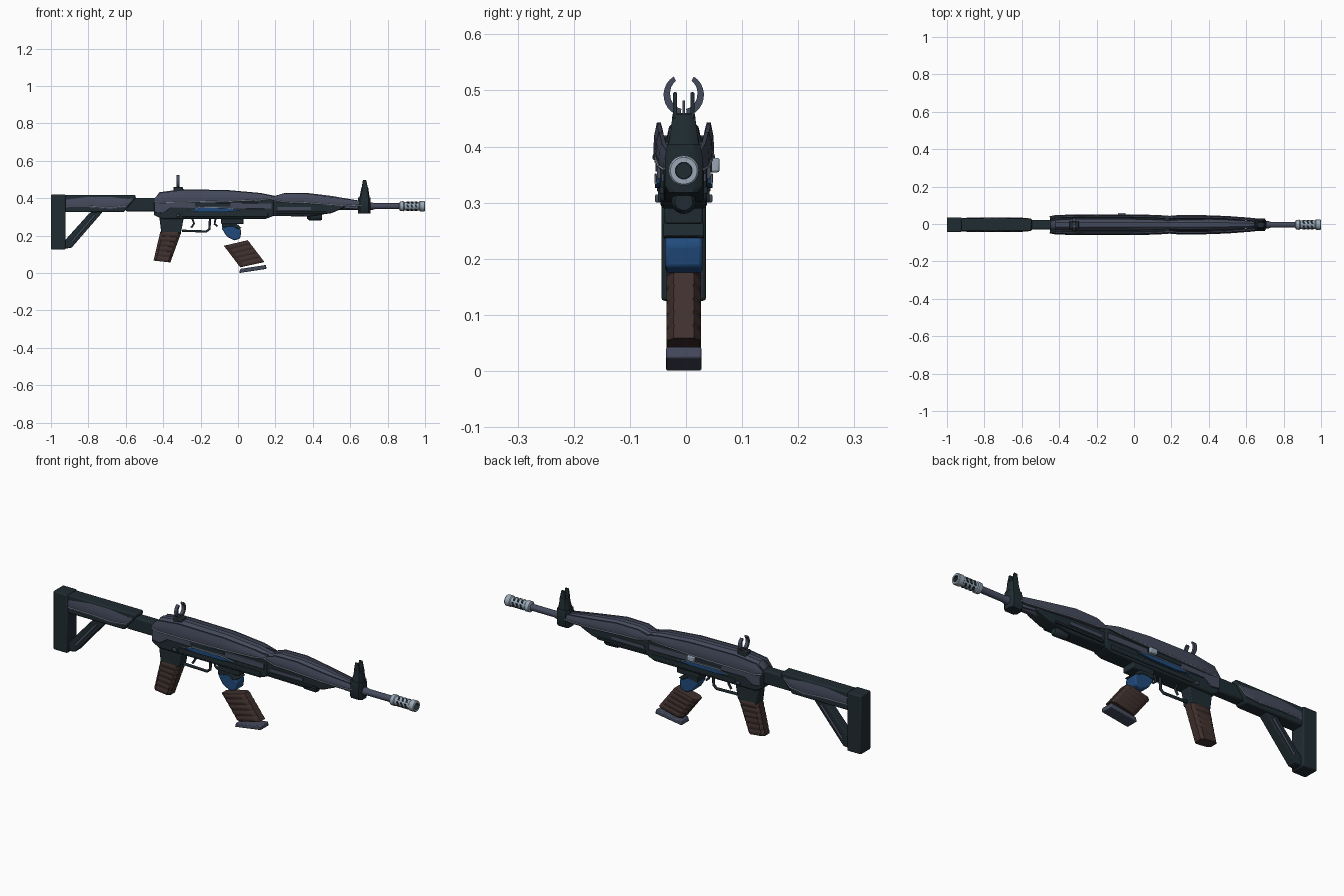
import bpy, bmesh, math
from mathutils import Vector

if "Cube" in bpy.data.objects:
    bpy.data.objects.remove(bpy.data.objects["Cube"], do_unlink=True)

SHIFT = Vector((0, -0.004, 0))
parts = []


def material(name, *rgb):
    m = bpy.data.materials.new(name)
    m.use_nodes = True
    m.diffuse_color = (*rgb, 1)
    m.node_tree.nodes["Principled BSDF"].inputs["Base Color"].default_value = (*rgb, 1)
    return m


dark = material("dark steel", .014, .025, .031)
slate = material("slate", .06, .07, .11)
brown = material("brown grip", .05, .03, .027)
pale = material("pale metal", .32, .39, .47)
blue = material("blue", .015, .07, .2)


def loft(name, rings, *mats, bands=None, bevel=0):
    """Skin a list of equal closed rings and cap both ends."""
    bm = bmesh.new()
    rows = [[bm.verts.new(Vector(p) + SHIFT) for p in r] for r in rings]
    n = len(rows[0])
    for k in range(len(rows) - 1):
        for i in range(n):
            j = (i + 1) % n
            f = bm.faces.new((rows[k][i], rows[k][j], rows[k + 1][j], rows[k + 1][i]))
            f.material_index = bands[k] if bands else 0
    bm.faces.new(rows[0][::-1])
    last = bm.faces.new(rows[-1])
    last.material_index = bands[-1] if bands else 0
    bmesh.ops.recalc_face_normals(bm, faces=bm.faces)
    me = bpy.data.meshes.new(name)
    bm.to_mesh(me)
    bm.free()
    for m in mats:
        me.materials.append(m)
    ob = bpy.data.objects.new(name, me)
    bpy.context.collection.objects.link(ob)
    if bevel:
        b = ob.modifiers.new("soft edges", "BEVEL")
        b.width, b.segments = bevel, 2
    parts.append(ob)
    return ob


def plate(name, pts, y0, y1, mat, bevel=0):
    """Extrude an (x, z) outline from y0 to y1."""
    return loft(name, [[(x, y, z) for x, z in pts] for y in (y0, y1)], mat, bevel=bevel)


def box(name, x0, x1, z0, z1, y0, y1, mat, bevel=0):
    return plate(name, [(x0, z0), (x1, z0), (x1, z1), (x0, z1)], y0, y1, mat, bevel)


def lathe(name, stations, z, *mats, bands=None, n=20):
    """Turn (x, radius) stations about a line along x."""
    turn = [2 * math.pi * i / n for i in range(n)]
    return loft(name, [[(x, r * math.cos(a), z + r * math.sin(a)) for a in turn]
                       for x, r in stations], *mats, bands=bands)


def edge_ring(p, q, hw):
    """Chamfered ring around the line p-q in the xz plane."""
    shape = [(0, -.6), (.14, -1), (.86, -1), (1, -.6), (1, .6), (.86, 1), (.14, 1), (0, .6)]
    p, q = Vector(p), Vector(q)
    return [(p.lerp(q, u).x, v * hw, p.lerp(q, u).y) for u, v in shape]


def ribbed(name, top, bottom, hw, n, mat):
    """Stack of n swollen bands between two slanted edges."""
    rings = []
    for i in range(n):
        for f, s in ((.02, .9), (.25, 1), (.8, 1), (.98, .9)):
            t = (i + f) / n
            p = Vector(top[0]).lerp(Vector(bottom[0]), t)
            q = Vector(top[1]).lerp(Vector(bottom[1]), t)
            c = (p + q) / 2
            rings.append(edge_ring(c + (p - c) * (.94 + .06 * s), c + (q - c) * (.94 + .06 * s), hw * s))
    return loft(name, rings, mat)


def wire(name, pts, r, mat):
    """Thin round rod through 3D points."""
    cu = bpy.data.curves.new(name, "CURVE")
    cu.dimensions, cu.bevel_depth, cu.bevel_resolution = "3D", r, 1
    cu.use_fill_caps = True
    sp = cu.splines.new("POLY")
    sp.points.add(len(pts) - 1)
    for a, b in zip(sp.points, pts):
        a.co = (*(Vector(b) + SHIFT), 1)
    cu.materials.append(mat)
    ob = bpy.data.objects.new(name, cu)
    bpy.context.collection.objects.link(ob)


def side_panel(name, stations, s):
    """Curved outer panel from (x, bottom, top, outer y), with a pale lower rim."""
    rings = []
    for x, b, t, y in stations:
        h = t - b
        rings.append([(x, s * v, z) for v, z in (
            (y - .014, b), (y - .002, b), (y, b + .3 * h), (y - .001, b + .65 * h),
            (y - .006, t), (y - .013, t), (y - .016, b + .6 * h))])
    loft(name, rings, slate)
    wire(name + "_rim", [(x, s * (y - .001), b + .1 * (t - b)) for x, b, t, y in stations], .0028, pale)


def spine(name, stations, mat):
    """Rounded top cover from (x, half width, bottom, top)."""
    half = [(1, 0), (1, .5), (.8, .85), (.4, 1)]
    shape = half + [(-v, w) for v, w in reversed(half)]
    loft(name, [[(x, v * h, b + w * (t - b)) for v, w in shape] for x, h, b, t in stations], mat)


# Stock
box("butt_plate", -1, -.922, .125, .42, -.04, .04, dark, .006)
plate("stock_body", [(-.925, .325), (-.61, .325), (-.545, .405), (-.55, .418), (-.925, .418)],
      -.033, .033, dark, .006)
plate("stock_strut", [(-.925, .13), (-.89, .135), (-.725, .325), (-.79, .325), (-.925, .175)],
      -.024, .024, dark, .004)
wire("strut_inset", [(-.885, -.024, .17), (-.765, -.024, .31)], .006, slate)
wire("strut_inset_back", [(-.885, .024, .17), (-.765, .024, .31)], .006, slate)
box("stock_tube", -.60, -.44, .33, .4, -.026, .026, dark, .008)

# Receiver core and cover
plate("receiver_body", [(-.45, .31), (-.41, .29), (.15, .29), (.19, .305), (.19, .41), (-.42, .415), (-.45, .39)],
      -.041, .041, dark, .006)
spine("receiver_cover", [(-.448, .022, .36, .395), (-.42, .03, .36, .432), (-.3, .033, .36, .448),
                         (-.05, .033, .36, .443), (.12, .032, .36, .428), (.2, .028, .36, .412)], slate)
spine("handguard_cover", [(.19, .027, .36, .41), (.25, .031, .36, .428), (.37, .031, .355, .428),
                          (.5, .027, .35, .412), (.6, .021, .345, .395), (.66, .018, .34, .385)], slate)
plate("handguard_lower", [(.18, .38), (.18, .305), (.38, .302), (.5, .32), (.57, .35), (.57, .38)],
      -.036, .036, dark, .006)
lathe("gas_knob", [(.37, .012), (.38, .02), (.44, .022), (.45, .016)], .302, dark)

RECEIVER = [(-.45, .383, .395, .044), (-.42, .372, .428, .05), (-.3, .372, .443, .054),
            (-.05, .377, .44, .054), (.12, .386, .425, .051), (.19, .398, .41, .046)]
HANDGUARD = [(.18, .393, .405, .045), (.24, .375, .424, .05), (.36, .37, .426, .05),
             (.5, .36, .406, .045), (.62, .356, .39, .036), (.7, .362, .38, .027)]
for side, s in (("front", -1), ("back", 1)):
    side_panel(side + "_receiver_panel", RECEIVER, s)
    side_panel(side + "_handguard_panel", HANDGUARD, s)
    side_panel(side + "_stock_panel", [(-.92, .35, .408, .035), (-.8, .35, .412, .038),
                                       (-.68, .342, .412, .038), (-.6, .352, .41, .036), (-.565, .39, .405, .034)], s)
    plate(side + "_receiver_band", [(-.445, .325), (-.40, .32), (-.36, .348), (.18, .342), (.18, .372), (-.445, .38)],
          s * .038, s * .048, slate, .002)
    box(side + "_ejection_port", -.23, -.04, .356, .374, s * .044, s * .05, dark)
    plate(side + "_blue_stripe", [(-.27, .334), (-.2, .348), (-.05, .345), (.02, .334), (-.06, .327), (-.2, .326)],
          s * .042, s * .051, blue)
    wire(side + "_stripe_rim", [(-.27, s * .05, .336), (-.2, s * .05, .35), (-.05, s * .05, .347), (.02, s * .05, .335)],
         .0022, pale)
    box(side + "_lower_rail", -.3, .16, .3, .322, s * .038, s * .046, dark, .003)
    box(side + "_handguard_slot", .21, .39, .338, .352, s * .033, s * .04, slate)
    box(side + "_handguard_rail", .2, .47, .316, .328, s * .034, s * .043, dark, .002)
    box(side + "_pin", -.33, -.31, .3, .315, s * .04, s * .051, slate, .003)
box("charging_handle", -.085, -.045, .354, .38, .04, .064, pale, .004)

# Grip, trigger and guard
plate("grip_neck", [(-.41, .215), (-.305, .215), (-.29, .295), (-.42, .295)], -.028, .028, dark, .004)
ribbed("pistol_grip", [(-.415, .222), (-.303, .218)], [(-.452, .066), (-.362, .056)], .031, 6, brown)
wire("trigger_guard", [(-.3, 0, .226), (-.17, 0, .222), (-.152, 0, .235), (-.15, 0, .292)], .007, dark)
wire("trigger", [(-.245, 0, .292), (-.235, 0, .265), (-.25, 0, .242)], .006, dark)
wire("magazine_catch", [(-.12, 0, .292), (-.125, 0, .262), (-.11, 0, .25)], .006, dark)

# Magazine well with blue insert
box("magazine_well", -.09, .03, .262, .295, -.034, .034, dark, .004)
plate("blue_insert", [(-.088, .24), (-.06, .255), (0, .252), (.018, .225), (.012, .185), (-.02, .174), (-.06, .195)],
      -.033, .033, blue, .006)
plate("insert_hook", [(-.085, .265), (-.01, .265), (.02, .24), (.0, .235), (-.03, .252), (-.085, .242)],
      -.036, .036, dark, .003)

# Dropped magazine
ribbed("magazine", [(-.076, .146), (.052, .176)], [(.012, .03), (.142, .058)], .031, 5, brown)
plate("magazine_base", [(.006, .0), (.152, .022), (.15, .043), (.012, .022)], -.032, .032, slate, .004)

# Barrel and muzzle
lathe("barrel", [(.45, .019), (.72, .019), (.73, .016), (.88, .016)], .357, slate)
lathe("muzzle_brake", [(.862, .017), (.866, .026), (.885, .027), (.889, .023), (.968, .023), (.972, .027),
                       (.996, .027), (1, .024), (1, .015), (.975, .014)], .357, pale, dark,
      bands=[0] * 8 + [1, 1])
for k in range(6):
    a = k * math.pi / 3
    c, d = math.cos(a), math.sin(a)
    for x in (.9, .922, .944):
        rows = []
        for r in (.018, .0245):
            rows.append([(x + dx + .006 * (w > 0), r * c - w * d, .357 + r * d + w * c)
                         for dx, w in ((0, -.008), (.01, -.008), (.01, .008), (0, .008))])
        loft("muzzle_slot", rows, dark)

# Front sight
loft("front_sight_block", [edge_ring((.642, z), (.708, z), h) for z, h in
                           ((.318, .026), (.33, .033), (.385, .033), (.405, .029))], dark)
loft("front_sight_tower", [edge_ring((a, z), (b, z), h) for z, a, b, h in
                           ((.4, .648, .704, .028), (.43, .655, .7, .023), (.458, .66, .696, .02))], dark)
for side, s in (("front", -1), ("back", 1)):
    plate(side + "_sight_ear", [(.66, .45), (.696, .45), (.685, .497), (.668, .497)], s * .012, s * .019, dark, .002)
wire("sight_post", [(.678, 0, .45), (.678, 0, .482)], .003, slate)

# Rear sight with open ring
box("rear_sight_base", -.345, -.295, .43, .46, -.02, .02, dark, .004)
for side, s in (("front", -1), ("back", 1)):
    arc = [math.radians(a) for a in range(-80, 61, 14)]
    loft(side + "_sight_horn", [[(-.32 + dx, s * r * math.cos(a), .492 + 1.05 * r * math.sin(a))
                                 for dx, r in ((-.008, .024 + .004 * max(0, math.sin(a))), (.008, .024 + .004 * max(0, math.sin(a))),
                                               (.008, .036), (-.008, .036))] for a in arc], slate)

# Smooth shading with sharp edges kept
bpy.ops.object.select_all(action="DESELECT")
for ob in parts:
    ob.select_set(True)
bpy.context.view_layer.objects.active = parts[0]
bpy.ops.object.shade_smooth_by_angle(angle=math.radians(35))
